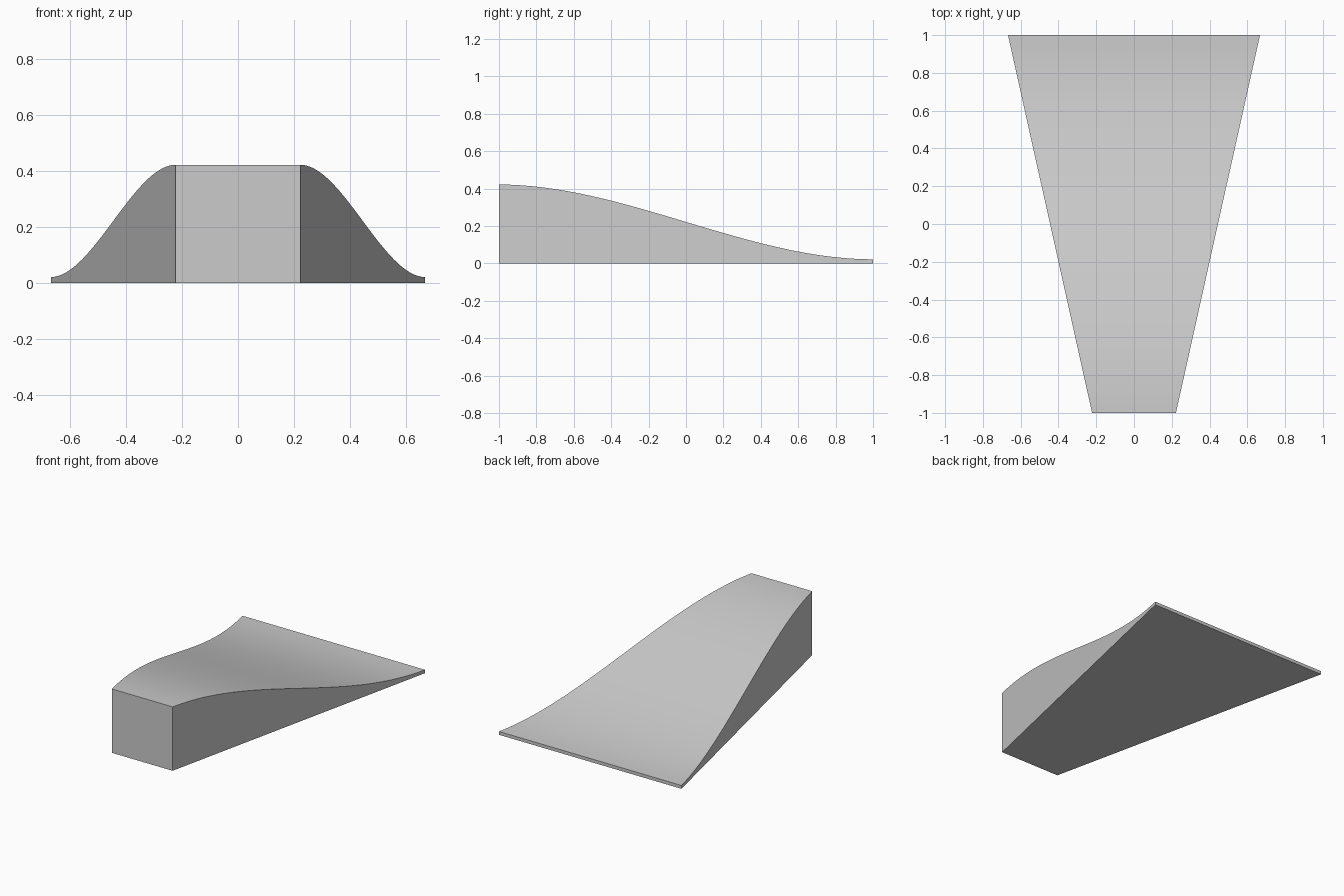
import bpy
import bmesh

# Remove the default cube
cube = bpy.data.objects.get("Cube")
if cube:
    bpy.data.objects.remove(cube, do_unlink=True)

FRONT_HALF, BACK_HALF = 0.222, 0.667
LIP, RISE = 0.022, 0.4
STEPS = 32

# Plain grey material
grey = bpy.data.materials.new("plain_grey")
grey.use_nodes = True
colour = (0.6, 0.6, 0.6, 1.0)
grey.diffuse_color = colour
grey.node_tree.nodes["Principled BSDF"].inputs["Base Color"].default_value = colour


def side_profile():
    """Side outline as (y, z): flat base with an S-curved top."""
    points = [(1, 0), (-1, 0)]
    for i in range(STEPS + 1):
        t = i / STEPS
        points.append((2 * t - 1, LIP + RISE * (1 - t * t * (3 - 2 * t))))
    return points


def half_width(y):
    return FRONT_HALF + (BACK_HALF - FRONT_HALF) * (y + 1) / 2


# Ramp body: the profile spans the tapering width
bm = bmesh.new()
profile = side_profile()
left, right = [
    [bm.verts.new((side * half_width(y), y, z)) for y, z in profile]
    for side in (1, -1)
]
bm.faces.new(left)
bm.faces.new(right)
for i in range(len(profile)):
    j = (i + 1) % len(profile)
    bm.faces.new((left[i], left[j], right[j], right[i]))
bmesh.ops.recalc_face_normals(bm, faces=bm.faces)

mesh = bpy.data.meshes.new("curved_ramp")
bm.to_mesh(mesh)
bm.free()
mesh.materials.append(grey)
ramp = bpy.data.objects.new("curved_ramp", mesh)
bpy.context.collection.objects.link(ramp)

# Smooth top, crisp edges
bpy.ops.object.select_all(action="DESELECT")
ramp.select_set(True)
bpy.context.view_layer.objects.active = ramp
bpy.ops.object.shade_smooth_by_angle()
